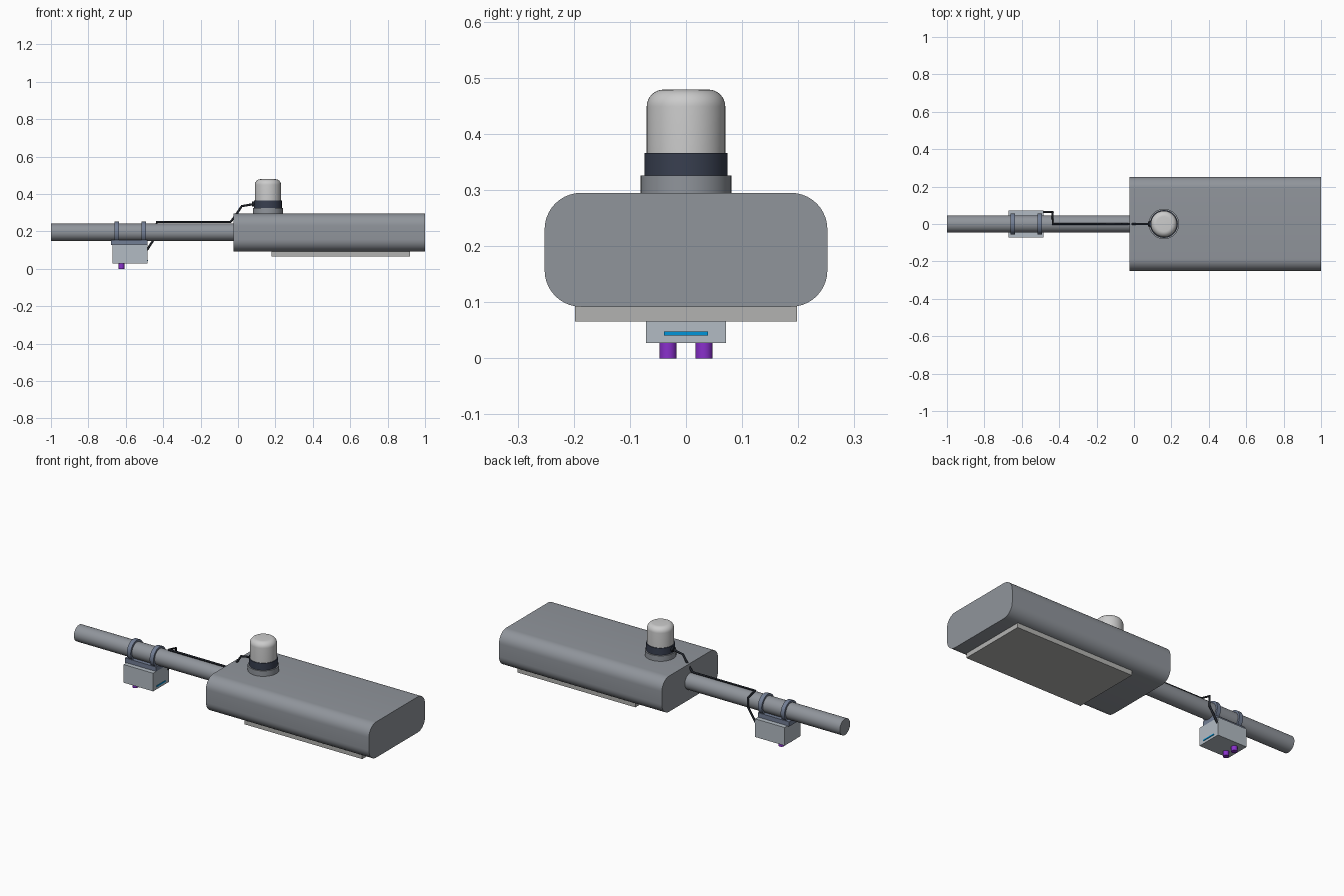
import bpy, bmesh, math
from mathutils import Vector

if "Cube" in bpy.data.objects:
    bpy.data.objects.remove(bpy.data.objects["Cube"])


def material(name, rgb):
    m = bpy.data.materials.new(name)
    m.diffuse_color = (*rgb, 1)
    m.use_nodes = True
    m.node_tree.nodes["Principled BSDF"].inputs["Base Color"].default_value = m.diffuse_color
    return m


navy = material("navy", (0.04, 0.05, 0.08))
black = material("black", (0.015, 0.018, 0.025))
white = material("white", (0.75, 0.75, 0.76))
pale = material("pale_grey", (0.45, 0.5, 0.55))
steel = material("steel_blue", (0.17, 0.21, 0.3))
purple = material("purple", (0.25, 0.03, 0.6))
blue = material("blue", (0.0, 0.3, 0.7))
panel = material("lens_grey", (0.45, 0.45, 0.44))
metal = material("metal_grey", (0.28, 0.3, 0.33))


def finish(name, bm, mat, smooth=True):
    bmesh.ops.recalc_face_normals(bm, faces=bm.faces)
    me = bpy.data.meshes.new(name)
    bm.to_mesh(me)
    bm.free()
    ob = bpy.data.objects.new(name, me)
    bpy.context.collection.objects.link(ob)
    me.materials.append(mat)
    if smooth:
        bpy.ops.object.select_all(action='DESELECT')
        ob.select_set(True)
        bpy.context.view_layer.objects.active = ob
        bpy.ops.object.shade_smooth_by_angle(angle=math.radians(35))
    return ob


def box(name, lo, hi, mat):
    bm = bmesh.new()
    bmesh.ops.create_cube(bm, size=1)
    lo, hi = Vector(lo), Vector(hi)
    for v in bm.verts:
        v.co = (lo + hi) / 2 + v.co * (hi - lo)
    return finish(name, bm, mat, False)


def extrude_x(name, section, x0, x1, mat):
    """Closed (y, z) section extruded along x."""
    bm = bmesh.new()
    f = bm.faces.new([bm.verts.new((x0, y, z)) for y, z in section])
    new = bmesh.ops.extrude_face_region(bm, geom=[f])["geom"]
    bmesh.ops.translate(bm, vec=(x1 - x0, 0, 0),
                        verts=[g for g in new if isinstance(g, bmesh.types.BMVert)])
    return finish(name, bm, mat)


def lathe(name, profile, centre, mat, axis='Z', closed=False, n=48):
    """(radius, height) profile turned about z or x, ends capped."""
    bm = bmesh.new()
    rings = []
    for r, h in profile:
        ring = []
        for i in range(n):
            a = 2 * math.pi * i / n
            c, s = r * math.cos(a), r * math.sin(a)
            co = Vector((c, s, h)) if axis == 'Z' else Vector((h, c, s))
            ring.append(bm.verts.new(co + Vector(centre)))
        rings.append(ring)
    pairs = list(zip(rings, rings[1:]))
    if closed:
        pairs.append((rings[-1], rings[0]))
    else:
        bm.faces.new(rings[0])
        bm.faces.new(rings[-1])
    for a, b in pairs:
        for i in range(n):
            j = (i + 1) % n
            bm.faces.new((a[i], a[j], b[j], b[i]))
    return finish(name, bm, mat)


# Lamp head: rounded-rectangle section
head = []
R = 0.065
for q, (sy, sz) in enumerate([(1, 1), (-1, 1), (-1, -1), (1, -1)]):
    for k in range(11):
        a = math.pi / 2 * (q + k / 10)
        head.append((sy * (0.252 - R) + R * math.cos(a),
                     0.1935 + sz * (0.1015 - R) + R * math.sin(a)))
extrude_x("lamp_head", head, -0.025, 1.0, metal)
box("lens_panel", (0.18, -0.198, 0.066), (0.92, 0.198, 0.094), panel)

# Support arm
AZ = 0.195
lathe("support_arm", [(0.046, -1.0), (0.046, 0.0)], (0, 0, AZ), metal, 'X')

# Photocell on top of the head
PX = 0.16
lathe("photocell_base", [(0.081, 0.29), (0.081, 0.326)], (PX, 0, 0), metal)
lathe("photocell_band", [(0.074, 0.326), (0.074, 0.366)], (PX, 0, 0), navy)
cap = [(0.07, 0.366)]
for k in range(9):
    a = math.pi / 2 * k / 8
    cap.append((0.04 + 0.03 * math.cos(a), 0.449 + 0.03 * math.sin(a)))
lathe("photocell_cap", cap, (PX, 0, 0), white)

# Sensor box hanging from the arm
box("sensor_box", (-0.67, -0.071, 0.027), (-0.484, 0.071, 0.13), pale)
box("sensor_saddle", (-0.68, -0.045, 0.128), (-0.484, 0.045, 0.155), steel)
box("indicator_strip", (-0.486, -0.039, 0.041), (-0.481, 0.039, 0.048), blue)
for i, x in enumerate((-0.647, -0.504)):
    lathe(f"clamp_ring_{i + 1}",
          [(0.044, -0.012), (0.057, -0.012), (0.057, 0.012), (0.044, 0.012)],
          (x, 0, AZ), steel, 'X', closed=True)
for i, y in enumerate((-0.032, 0.032)):
    lathe(f"sensor_eye_{i + 1}", [(0.0155, 0.0), (0.0155, 0.03)], (-0.623, y, 0), purple, n=32)

# Cable from photocell to sensor box
cu = bpy.data.curves.new("cable", 'CURVE')
cu.dimensions = '3D'
cu.bevel_depth = 0.006
cu.bevel_resolution = 2
cu.use_fill_caps = True
path = [(0.09, 0, 0.347), (0.02, 0, 0.335), (-0.01, 0, 0.29), (-0.04, 0, 0.25), (-0.435, 0, 0.25),
        (-0.435, 0.064, 0.235), (-0.435, 0.064, 0.18), (-0.487, 0.064, 0.1)]
sp = cu.splines.new('POLY')
sp.points.add(len(path) - 1)
for p, co in zip(sp.points, path):
    p.co = (*co, 1)
cu.materials.append(black)
bpy.context.collection.objects.link(bpy.data.objects.new("cable", cu))
lathe("cable_plug", [(0.013, 0.075), (0.013, 0.095)], (0, 0, 0.347), black, 'X', n=24)
